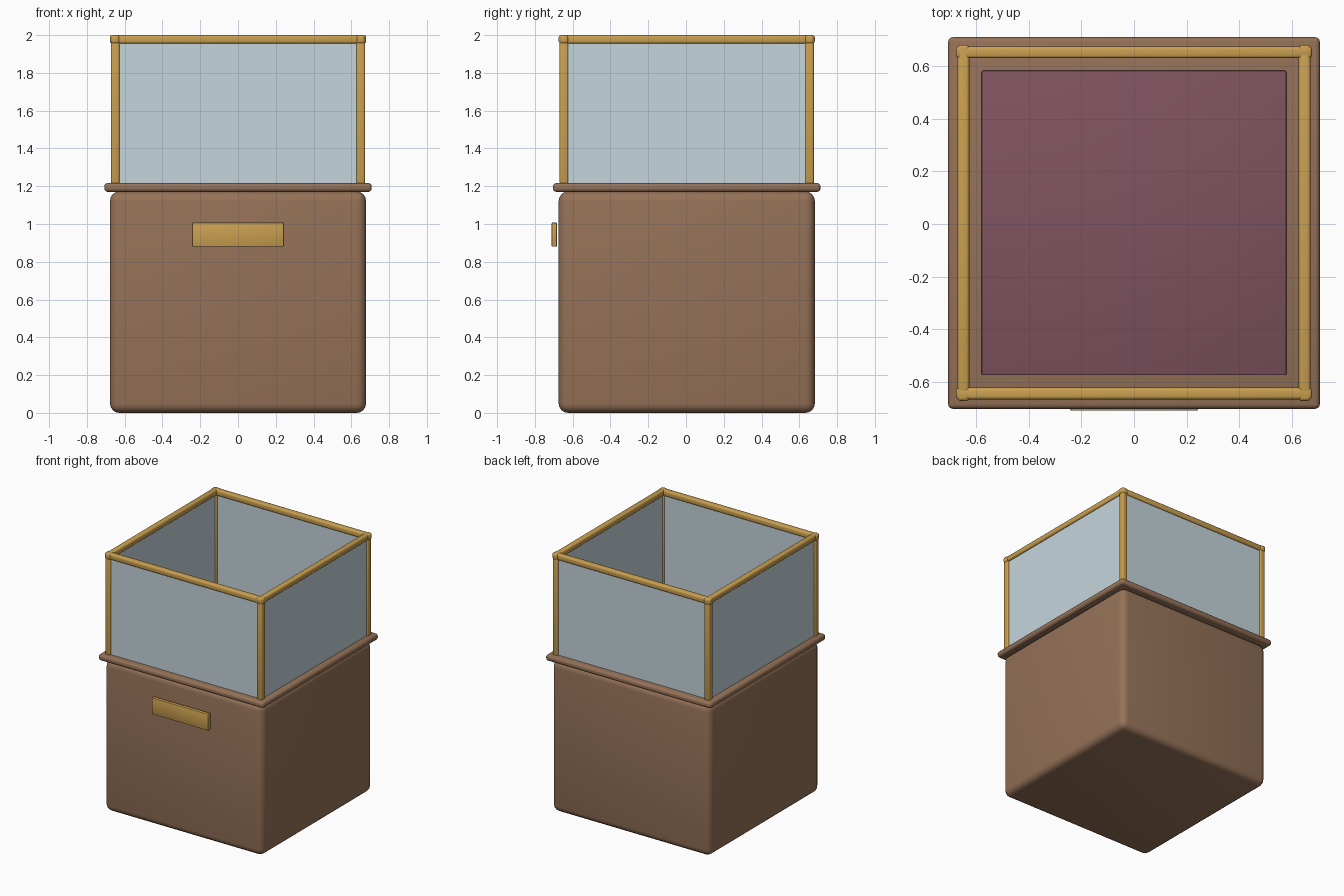
import bpy, math

if "Cube" in bpy.data.objects:
    bpy.data.objects.remove(bpy.data.objects["Cube"])

OY = 0.004  # case sits slightly back so the handle plate is inside the bounds


def mat(name, rgb):
    m = bpy.data.materials.new(name)
    m.diffuse_color = (*rgb, 1)
    m.use_nodes = True
    m.node_tree.nodes["Principled BSDF"].inputs["Base Color"].default_value = m.diffuse_color
    return m


wood = mat("brown_wood", (0.30, 0.167, 0.097))
brass = mat("brass", (0.59, 0.35, 0.08))
glass = mat("pale_glass", (0.56, 0.665, 0.71))
velvet = mat("plum_velvet", (0.21, 0.086, 0.115))


def box(name, lo, hi, material, bevel=0.0, segs=3):
    """Rounded box between two corners."""
    bpy.ops.mesh.primitive_cube_add(
        size=1, location=[(a + b) / 2 for a, b in zip(lo, hi)])
    o = bpy.context.object
    o.name = name
    o.scale = [b - a for a, b in zip(lo, hi)]
    bpy.ops.object.transform_apply(location=False, rotation=False, scale=True)
    o.data.materials.append(material)
    if bevel:
        b = o.modifiers.new("bevel", 'BEVEL')
        b.width = bevel
        b.segments = segs
        bpy.ops.object.modifier_apply(modifier="bevel")
        bpy.ops.object.shade_smooth_by_angle(angle=math.radians(35))
    return o


def slab(name, half, z0, z1, material, bevel, segs=3):
    """Square centred slab."""
    return box(name, (-half, OY - half, z0), (half, OY + half, z1),
               material, bevel, segs)


# Base cabinet, rim and velvet floor
slab("cabinet_body", 0.678, 0.0, 1.172, wood, 0.05, 4)
slab("cabinet_rim", 0.708, 1.17, 1.217, wood, 0.018)
slab("velvet_pad", 0.58, 1.205, 1.235, velvet, 0.005, 2)

# Front handle plate
box("handle_plate", (-0.243, -0.711, 0.88), (0.243, -0.683, 1.008), brass, 0.005, 2)

C, R = 0.65, 0.0225  # frame centre line and half width
for sx in (-1, 1):
    for sy in (-1, 1):
        # Corner posts
        x, y = sx * C, OY + sy * C
        box("corner_post", (x - R, y - R, 1.21), (x + R, y + R, 1.985), brass, 0.009)

for s in (-1, 1):
    c = s * C
    # Top rails crossing at the corners
    box("top_rail_x", (-0.678, OY + c - R, 1.955), (0.678, OY + c + R, 2.0), brass, 0.012)
    box("top_rail_y", (c - R, OY - 0.678, 1.955), (c + R, OY + 0.678, 2.0), brass, 0.012)
    # Glass panes
    box("glass_pane_x", (-0.64, OY + c - 0.01, 1.21), (0.64, OY + c + 0.01, 1.965), glass)
    box("glass_pane_y", (c - 0.01, OY - 0.64, 1.21), (c + 0.01, OY + 0.64, 1.965), glass)
